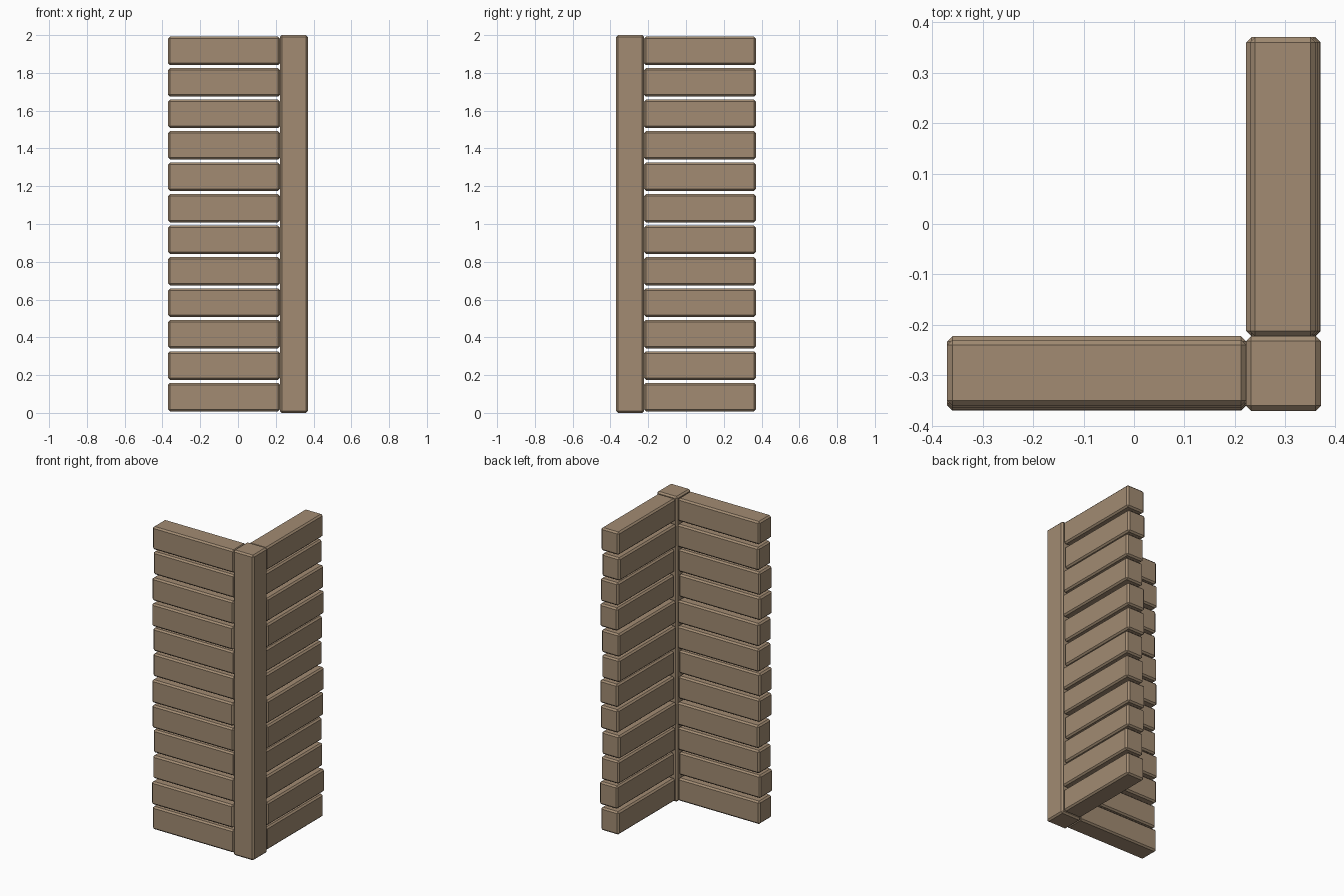
import bpy, math

if "Cube" in bpy.data.objects:
    bpy.data.objects.remove(bpy.data.objects["Cube"])

wood = bpy.data.materials.new("weathered_wood")
wood.diffuse_color = (0.36, 0.26, 0.17, 1)
wood.use_nodes = True
wood.node_tree.nodes["Principled BSDF"].inputs["Base Color"].default_value = wood.diffuse_color


def beam(name, center, size, chamfer=0.01):
    """Chamfered rectangular timber."""
    bpy.ops.mesh.primitive_cube_add(size=1, location=center)
    ob = bpy.context.object
    ob.name = name
    ob.scale = size
    bpy.ops.object.transform_apply(location=False, rotation=False, scale=True)
    bevel = ob.modifiers.new("chamfer", 'BEVEL')
    bevel.width = chamfer
    bevel.segments = 1
    ob.data.materials.append(wood)
    return ob


HALF = 0.37        # footprint half width
POST = 0.148       # corner post thickness
COUNT = 12         # planks per wall
PITCH = 2.0 / COUNT
THICK = 0.13
mid = HALF - POST / 2
length = 2 * HALF - POST

# Corner post
beam("corner_post", (mid, -mid, 1), (POST, POST, 2))

# Two walls of stacked planks, each plank nudged slightly in or out
for i in range(COUNT):
    z = PITCH * (i + 0.5)
    out = mid + 0.009 * math.sin(1.7 * i)
    beam(f"front_plank_{i + 1}", (-POST / 2, -out, z), (length, THICK, 0.15))
    beam(f"side_plank_{i + 1}", (out, POST / 2, z), (THICK, length, 0.15))
